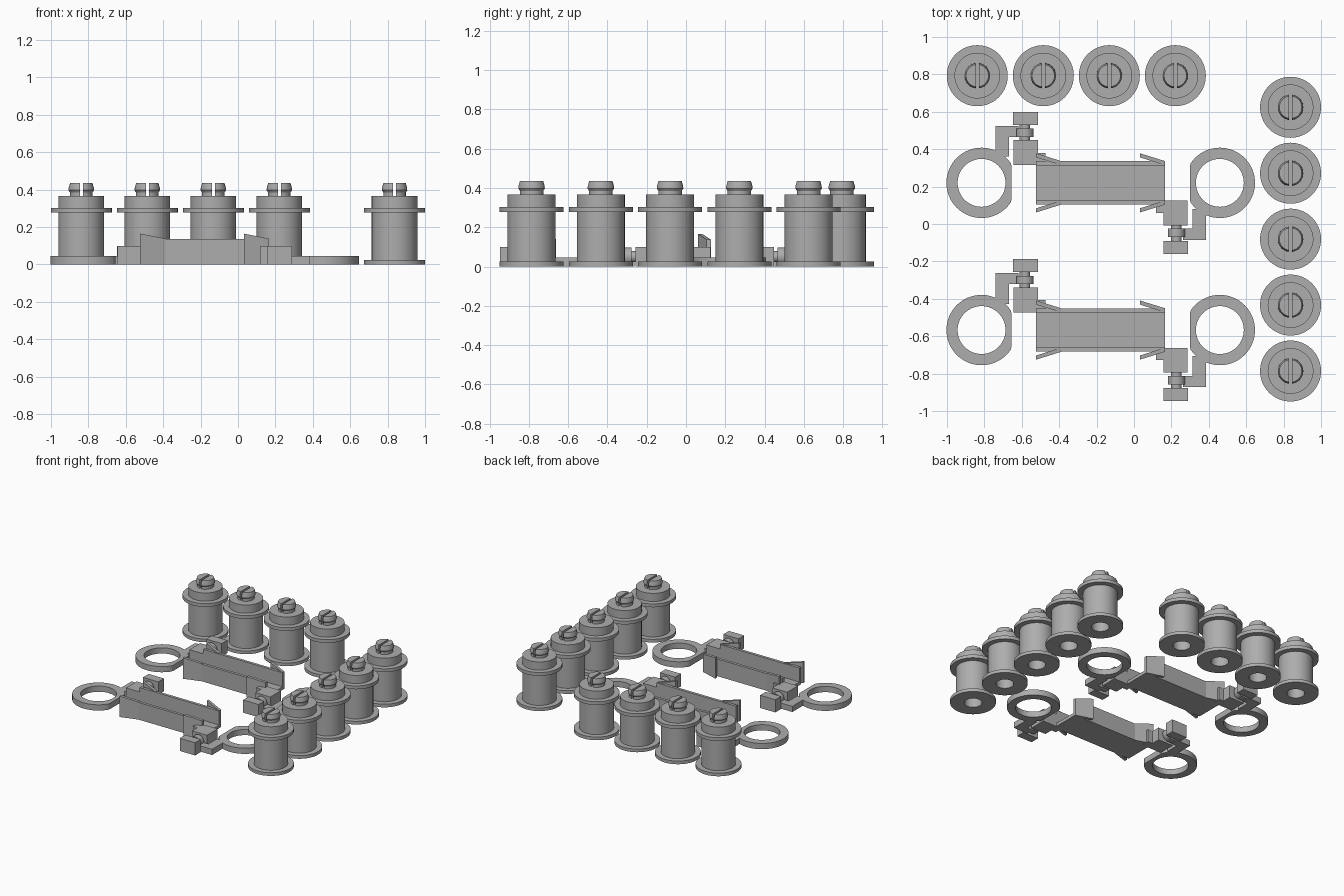
import bpy, bmesh, math
from mathutils import Matrix, Vector

cube = bpy.data.objects.get("Cube")
if cube:
    bpy.data.objects.remove(cube)

grey = bpy.data.materials.new("plain grey")
grey.use_nodes = True
grey.diffuse_color = (0.42, 0.42, 0.42, 1)
grey.node_tree.nodes["Principled BSDF"].inputs["Base Color"].default_value = (0.42, 0.42, 0.42, 1)


def finish(name, bm, smooth=False):
    bmesh.ops.recalc_face_normals(bm, faces=bm.faces)
    mesh = bpy.data.meshes.new(name)
    bm.to_mesh(mesh)
    bm.free()
    mesh.materials.append(grey)
    obj = bpy.data.objects.new(name, mesh)
    bpy.context.collection.objects.link(obj)
    if smooth:
        bpy.ops.object.select_all(action='DESELECT')
        obj.select_set(True)
        bpy.context.view_layer.objects.active = obj
        bpy.ops.object.shade_smooth_by_angle(angle=math.radians(25))
    return obj


def revolve(profile, closed=False, steps=64):
    """Turn a list of (radius, height) points round the z axis."""
    bm = bmesh.new()
    verts = [bm.verts.new((r, 0, z)) for r, z in profile]
    edges = [bm.edges.new(p) for p in zip(verts, verts[1:])]
    if closed:
        edges.append(bm.edges.new((verts[-1], verts[0])))
    bmesh.ops.spin(bm, geom=verts + edges, axis=(0, 0, 1), cent=(0, 0, 0),
                   angle=math.tau, steps=steps)
    bmesh.ops.remove_doubles(bm, verts=bm.verts, dist=1e-5)
    return bm


def extrude(points, z0, z1):
    """Raise a flat outline into a prism; z1 may be one height per point."""
    bm = bmesh.new()
    tops = z1 if isinstance(z1, (list, tuple)) else [z1] * len(points)
    low = [bm.verts.new((x, y, z0)) for x, y in points]
    high = [bm.verts.new((x, y, z)) for (x, y), z in zip(points, tops)]
    bm.faces.new(low)
    bm.faces.new(high)
    n = len(points)
    for i in range(n):
        j = (i + 1) % n
        bm.faces.new((low[i], low[j], high[j], high[i]))
    return bm


def box(x0, x1, y0, y1, z0, z1):
    return extrude([(x0, y0), (x1, y0), (x1, y1), (x0, y1)], z0, z1)


def place(name, bm, matrix, smooth=False):
    bm.transform(matrix)
    return finish(name, bm, smooth)


# Spools with a hollow foot and a split peg on top
R, B, H = 0.163, 0.122, 0.063
spool_profile = [(0, 0.3), (H, 0.3), (H, 0), (R, 0), (R, 0.025), (B, 0.025), (B, 0.277),
                 (R, 0.277), (R, 0.303), (B, 0.303), (B, 0.367), (0, 0.367)]
peg_profile = [(0, 0.36), (0.06, 0.36), (0.06, 0.385), (0.068, 0.397),
               (0.067, 0.41), (0.06, 0.435), (0, 0.435)]


def spool(x, y):
    spot = Matrix.Translation((x, y, 0))
    place("spool", revolve(spool_profile), spot, True)
    for side, label in ((1, "left"), (-1, "right")):
        bm = revolve(peg_profile, steps=48)
        cut = bmesh.ops.bisect_plane(bm, geom=bm.verts[:] + bm.edges[:] + bm.faces[:],
                                     plane_co=(side * 0.008, 0, 0), plane_no=(side, 0, 0),
                                     clear_inner=True)
        rim = [e for e in cut["geom_cut"] if isinstance(e, bmesh.types.BMEdge)]
        bmesh.ops.contextual_create(bm, geom=rim)
        place("peg_half_" + label, bm, spot, True)


for i in range(4):
    spool(-0.838 + i * 0.353, 0.793)
for i in range(5):
    spool(0.837, 0.624 - i * 0.3525)


# Linkage: open channel with splayed guide fins, and a hinged ring at each end
def ring():
    r_in, r_out, top = 0.128, 0.188, 0.045
    bm = revolve([(r_in, 0), (r_out, 0), (r_out, top), (r_in, top)], closed=True)
    # flat on the side towards the channel
    for v in bm.verts:
        v.co.x = min(v.co.x, 0.16)
    bm.transform(Matrix.Translation((-0.637, 0, 0)))
    return bm


def rod(x, y0, y1, radius):
    bm = bmesh.new()
    bmesh.ops.create_cone(bm, cap_ends=True, segments=32, radius1=radius, radius2=radius,
                          depth=y1 - y0)
    bm.transform(Matrix.Translation((x, (y0 + y1) / 2, 0.05)) @ Matrix.Rotation(math.pi / 2, 4, 'X'))
    return bm


def linkage(cx, cy):
    base = Matrix.Translation((cx, cy, 0))
    L, W, T = 0.345, 0.116, 0.022
    place("channel_floor", box(-L, L, -W, W, 0, 0.025), base)
    for s in (-1, 1):
        lo, hi = sorted((s * W, s * (W - T)))
        place("channel_wall", box(-L, L, lo, hi, 0, 0.135), base)
        for x in (-L, L - 0.135):
            fin = [(x, s * (W + 0.02)), (x, s * (W + 0.042)),
                   (x + 0.135, s * W), (x + 0.135, s * (W - T))]
            place("guide_fin", extrude(fin, 0, [0.165, 0.165, 0.138, 0.138]), base)
    for turn in (0, math.pi):
        m = base @ Matrix.Rotation(turn, 4, 'Z')
        place("ring", ring(), m, True)
        place("ring_arm", box(-0.563, -0.49, 0.14, 0.305, 0, 0.045), m)
        place("ring_arm_foot", box(-0.563, -0.44, 0.245, 0.305, 0, 0.045), m)
        place("hinge_knuckle", rod(-0.405, 0.245, 0.29, 0.046), m, True)
        place("hinge_knuckle_web", box(-0.45, -0.405, 0.245, 0.29, 0.004, 0.06), m)
        place("hinge_pin", rod(-0.405, 0.2, 0.34, 0.028), m, True)
        place("hinge_inner_block", box(-0.465, -0.335, 0.095, 0.228, 0, 0.1), m)
        place("hinge_gusset", box(-0.34, -0.295, 0.095, 0.16, 0, 0.1), m)
        place("hinge_outer_block", box(-0.468, -0.335, 0.31, 0.38, 0, 0.1), m)


linkage(-0.178, 0.22)
linkage(-0.178, -0.567)
